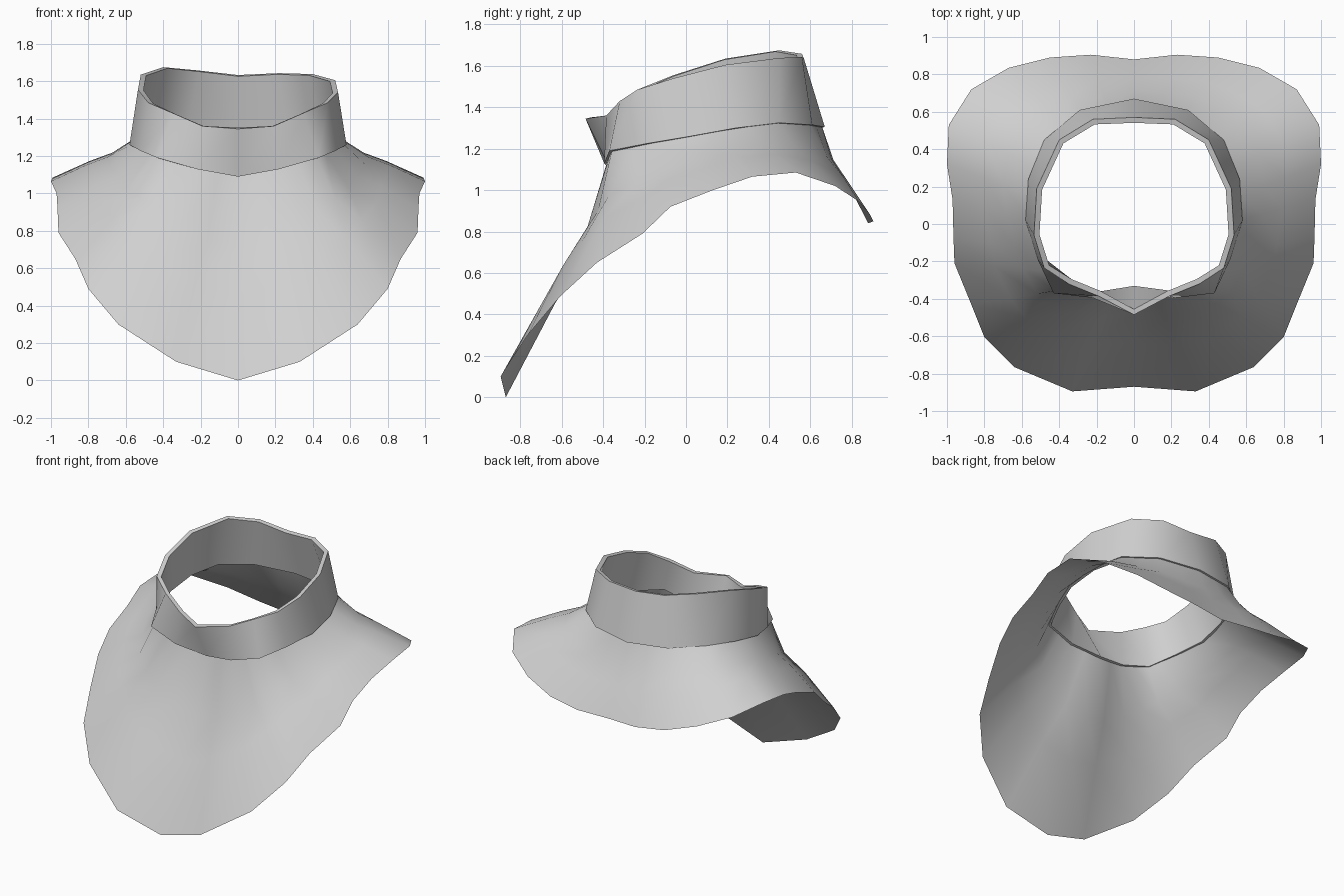
import bpy, bmesh
from mathutils import Vector

if "Cube" in bpy.data.objects:
    bpy.data.objects.remove(bpy.data.objects["Cube"])

cloth = bpy.data.materials.new("grey cloth")
cloth.diffuse_color = (0.63, 0.63, 0.63, 1)
cloth.use_nodes = True
cloth.node_tree.nodes["Principled BSDF"].inputs["Base Color"].default_value = cloth.diffuse_color

# Half outlines, running from front centre round the +x side to back centre
HEM = [(0, -.87, 0), (.33, -.895, .10), (.64, -.765, .30), (.80, -.605, .49), (.87, -.43, .65),
       (.96, -.21, .79), (.965, -.075, .92), (.97, .13, 1.0), (1.0, .32, 1.065), (.99, .53, 1.085),
       (.87, .72, 1.02), (.67, .835, .945), (.45, .89, .88), (.23, .905, .85), (0, .88, .84)]
COLLAR_LOW = [(0, -.36, 1.09), (.22, -.395, 1.13), (.43, -.37, 1.19), (.515, -.19, 1.225),
              (.58, .02, 1.26), (.565, .24, 1.30), (.48, .45, 1.325), (.29, .61, 1.315), (0, .67, 1.305)]
COLLAR_TOP = [(0, -.485, 1.345), (.19, -.385, 1.36), (.35, -.32, 1.43), (.48, -.235, 1.485),
              (.535, -.06, 1.54), (.52, .19, 1.605), (.40, .45, 1.638), (.22, .56, 1.643), (0, .57, 1.633)]
LEFT_RISE = [0, 0, 0, 0, .015, .03, .037, .015, 0]      # collar sits a little higher on the left
NECK_STEPS = [0, .5, 1, 1.5, 2, 2.6, 3.2, 4, 4.6, 5.3, 6, 6.5, 7, 7.5, 8]
# Depth of the hollow in the cape below the collar, front to back
HOLLOW = [.055, .055, .06, .065, .065, .06, .045, .03, .02, .02, .02, .02, .02, .02, .02]


def full_ring(half, rise=None):
    """Mirror a half outline into a closed ring."""
    rise = rise or [0] * len(half)
    left = [Vector((-p[0], p[1], p[2] + r)) for p, r in zip(half, rise)]
    return [Vector(p) for p in half] + left[-2:0:-1]


def along(points, t):
    """Point at a fractional index on a polyline."""
    i = min(int(t), len(points) - 2)
    return Vector(points[i]).lerp(Vector(points[i + 1]), t - i)


def band(name, rings, thickness, angle):
    """Join rings, lowest first, into a smooth sheet with thickness."""
    bm = bmesh.new()
    rows = [[bm.verts.new(p) for p in ring] for ring in rings]
    n = len(rings[0])
    for low, high in zip(rows, rows[1:]):
        for i in range(n):
            j = (i + 1) % n
            bm.faces.new((low[i], low[j], high[j], high[i]))
    mesh = bpy.data.meshes.new(name)
    bm.to_mesh(mesh)
    bm.free()
    obj = bpy.data.objects.new(name, mesh)
    bpy.context.collection.objects.link(obj)
    mesh.materials.append(cloth)
    bpy.ops.object.select_all(action='DESELECT')
    obj.select_set(True)
    bpy.context.view_layer.objects.active = obj
    if thickness:
        mod = obj.modifiers.new("thickness", 'SOLIDIFY')
        mod.thickness = thickness
        mod.offset = -1
        bpy.ops.object.modifier_apply(modifier="thickness")
    bpy.ops.object.shade_smooth_by_angle(angle=angle)
    return obj


def cape_row(neck, t, share):
    """Row of cape points part way to the hem, pushed inward and down."""
    row = []
    for p, h, depth in zip(neck, HEM, HOLLOW):
        d = Vector(h) - p
        flat = Vector((d.x, d.y, 0))
        inward = (flat.normalized() * d.z + Vector((0, 0, -flat.length))).normalized()
        row.append(p + d * t + inward * depth * share)
    row[0].x = row[-1].x = 0
    return row


# Standing collar
band("collar", [full_ring(COLLAR_LOW), full_ring(COLLAR_TOP, LEFT_RISE)], .03, .7)

# Draped cape, meeting the lower rim of the collar
neck = []
for t in NECK_STEPS:
    p = along(COLLAR_LOW, t)
    neck.append(Vector((p.x * .975, .13 + (p.y - .13) * .975, p.z + .003)))
rows = [HEM, cape_row(neck, .58, .35), cape_row(neck, .33, 1), neck]
band("cape", [full_ring(r) for r in rows], 0, 1.0)
